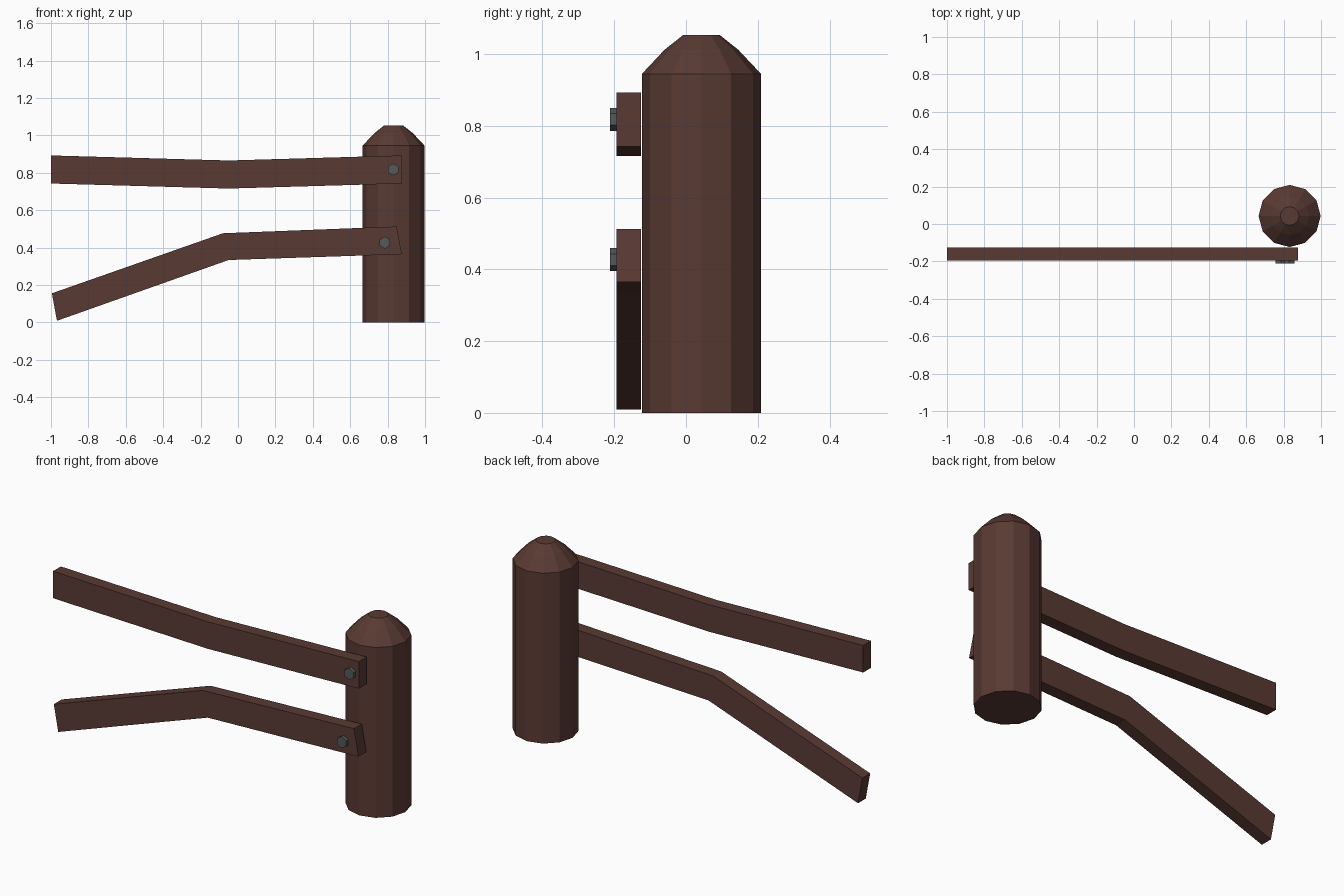
import bpy, math

if "Cube" in bpy.data.objects:
    bpy.data.objects.remove(bpy.data.objects["Cube"])


def material(name, rgb):
    m = bpy.data.materials.new(name)
    m.diffuse_color = (*rgb, 1)
    m.use_nodes = True
    m.node_tree.nodes["Principled BSDF"].inputs["Base Color"].default_value = m.diffuse_color
    return m


wood = material("brown_wood", (0.10, 0.042, 0.033))
metal = material("dark_metal", (0.09, 0.10, 0.10))


def add_mesh(name, verts, faces, mat):
    me = bpy.data.meshes.new(name)
    me.from_pydata(verts, [], faces)
    me.materials.append(mat)
    ob = bpy.data.objects.new(name, me)
    bpy.context.collection.objects.link(ob)
    return ob


def lathe(name, profile, sides, center, mat):
    """Spin (radius, z) points around a vertical axis and cap both ends."""
    n = sides
    verts = [(center[0] + r * math.cos(math.tau * i / n),
              center[1] + r * math.sin(math.tau * i / n), z)
             for r, z in profile for i in range(n)]
    faces = [(k * n + i, k * n + (i + 1) % n, (k + 1) * n + (i + 1) % n, (k + 1) * n + i)
             for k in range(len(profile) - 1) for i in range(n)]
    faces.append(tuple(reversed(range(n))))
    faces.append(tuple(range((len(profile) - 1) * n, len(profile) * n)))
    return add_mesh(name, verts, faces, mat)


def rail(name, top, bottom, y0, y1):
    """Bent plank: matching (x, z) outlines of top and bottom edges, left to right."""
    verts = []
    for (tx, tz), (bx, bz) in zip(top, bottom):
        verts += [(bx, y0, bz), (bx, y1, bz), (tx, y1, tz), (tx, y0, tz)]
    faces = [(0, 3, 2, 1)]
    for k in range(0, 4 * (len(top) - 1), 4):
        faces += [(k + i, k + (i + 1) % 4, k + 4 + (i + 1) % 4, k + 4 + i) for i in range(4)]
    e = 4 * (len(top) - 1)
    faces.append((e, e + 1, e + 2, e + 3))
    return add_mesh(name, verts, faces, wood)


def bolt(name, x, z, r=0.032, y0=-0.212, y1=-0.19):
    """Hexagonal bolt head with a corner pointing up."""
    ang = [math.pi / 2 + math.tau * i / 6 for i in range(6)]
    verts = [(x + r * math.cos(a), y, z + r * math.sin(a)) for y in (y0, y1) for a in ang]
    faces = [(i, i + 6, (i + 1) % 6 + 6, (i + 1) % 6) for i in range(6)]
    faces += [tuple(reversed(range(6))), tuple(range(6, 12))]
    faces = [tuple(reversed(f)) for f in faces]
    return add_mesh(name, verts, faces, metal)


# Post with faceted domed top
lathe("post", [(0.166, 0), (0.166, 0.945), (0.103, 1.012), (0.05, 1.054)],
      12, (0.832, 0.043), wood)

# Sagging upper rail and broken lower rail
rail("upper_rail", [(-1, 0.893), (-0.05, 0.866), (0.878, 0.893)],
     [(-1, 0.743), (-0.05, 0.716), (0.878, 0.743)], -0.194, -0.126)
rail("lower_rail", [(-0.995, 0.156), (-0.08, 0.477), (0.848, 0.513)],
     [(-0.968, 0.009), (-0.05, 0.334), (0.876, 0.365)], -0.194, -0.126)

# Bolt heads
bolt("upper_bolt", 0.83, 0.818)
bolt("lower_bolt", 0.785, 0.427)

# Consistent outward normals
import bmesh
for ob in bpy.context.collection.objects:
    bm = bmesh.new()
    bm.from_mesh(ob.data)
    bmesh.ops.recalc_face_normals(bm, faces=bm.faces)
    bm.to_mesh(ob.data)
    bm.free()
